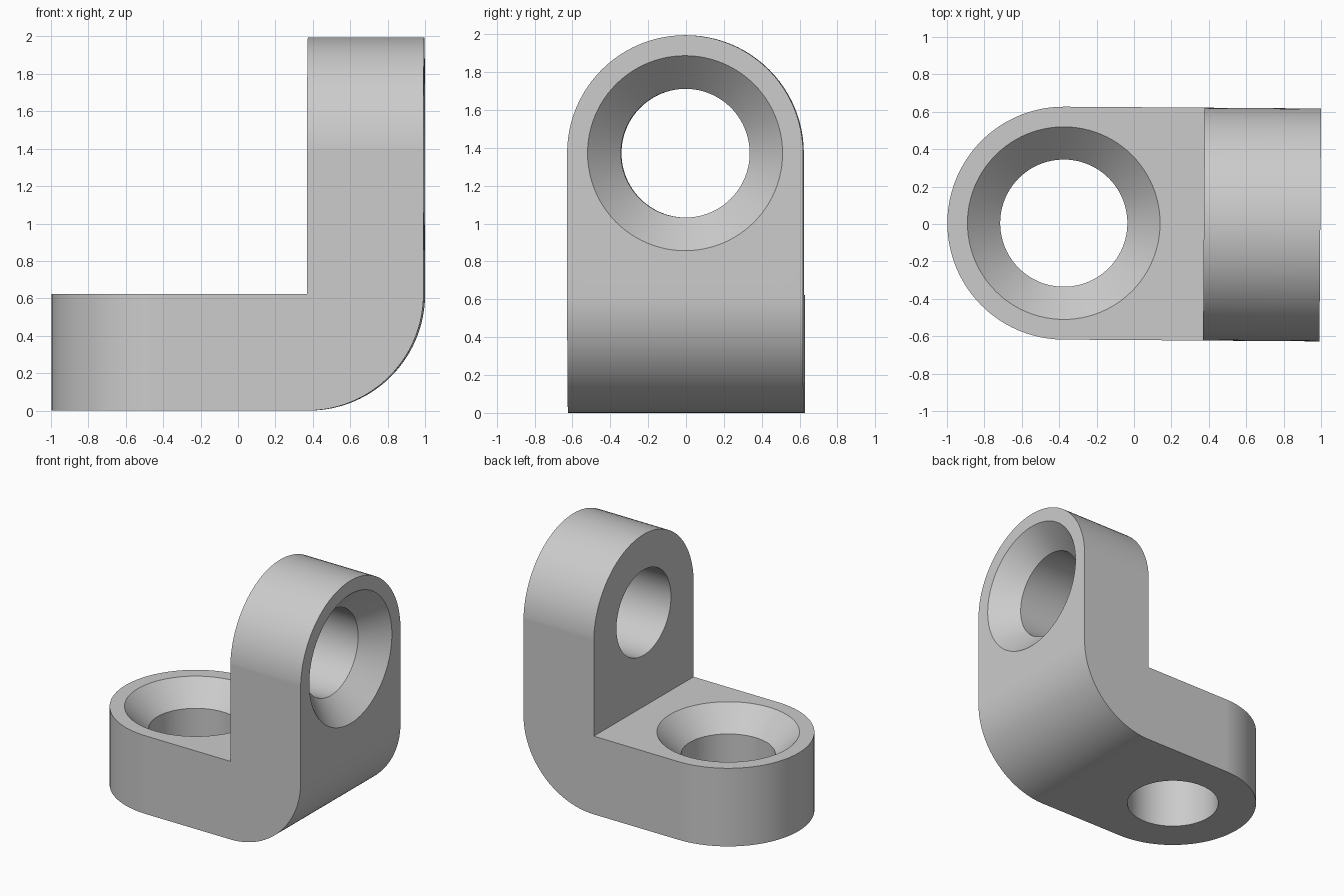
import bpy, bmesh
from math import sin, cos, pi, radians
from mathutils import Matrix, Vector

cube = bpy.data.objects.get("Cube")
if cube:
    bpy.data.objects.remove(cube)

R = 0.6225            # half width, plate thickness and bend radius
LEFT, RIGHT = -0.998, 0.996
TOP = RIGHT - LEFT
HOLE, SINK = 0.34, 0.515


def arc(cx, cy, r, start, end, n=48):
    angles = [radians(start + (end - start) * i / n) for i in range(n + 1)]
    return [(cx + r * cos(a), cy + r * sin(a)) for a in angles]


def add_object(name, bm):
    bmesh.ops.recalc_face_normals(bm, faces=bm.faces)
    mesh = bpy.data.meshes.new(name)
    bm.to_mesh(mesh)
    bm.free()
    obj = bpy.data.objects.new(name, mesh)
    bpy.context.collection.objects.link(obj)
    return obj


def prism(name, points, place, depth):
    """Extrude an outline; place(u, v) gives its 3D position."""
    bm = bmesh.new()
    face = bm.faces.new([bm.verts.new(place(u, v)) for u, v in points])
    out = bmesh.ops.extrude_face_region(bm, geom=[face])
    moved = [g for g in out["geom"] if isinstance(g, bmesh.types.BMVert)]
    bmesh.ops.translate(bm, verts=moved, vec=Vector(depth))
    return add_object(name, bm)


def countersunk_drill(name, matrix, n=96):
    """Straight hole that widens to a cone at local z = 0."""
    bm = bmesh.new()
    rings = []
    for r, z in [(HOLE, -1), (HOLE, HOLE - SINK), (SINK, 0), (SINK, 0.1)]:
        rings.append([bm.verts.new((r * cos(2 * pi * i / n), r * sin(2 * pi * i / n), z))
                      for i in range(n)])
    for low, high in zip(rings, rings[1:]):
        for i in range(n):
            j = (i + 1) % n
            bm.faces.new((low[i], low[j], high[j], high[i]))
    bm.faces.new(rings[0])
    bm.faces.new(rings[-1])
    bm.transform(matrix)
    return add_object(name, bm)


# L-shaped side profile with a rounded outer bend
inner = RIGHT - R
profile = [(LEFT - 0.1, 0)] + arc(inner, R, R, -90, 0) + [
    (RIGHT, TOP + 0.1), (inner, TOP + 0.1), (inner, R), (LEFT - 0.1, R)]
bracket = prism("corner_bracket", profile, lambda u, v: (u, -0.8, v), (0, 1.6, 0))

# Outlines that round the ends of the two plates
plan = arc(LEFT + R, 0, R, 90, 270) + [(1.3, -R), (1.3, R)]
base_outline = prism("base_outline", plan, lambda u, v: (u, v, -0.2), (0, 0, 2.6))
Q = R + 0.0005
arch = arc(0, TOP - R, Q, 0, 180) + [(-Q, -0.3), (Q, -0.3)]
upright_outline = prism("upright_outline", arch, lambda u, v: (-1.4, u, v), (2.8, 0, 0))

# Countersunk holes through both plates
base_drill = countersunk_drill("base_drill", Matrix.Translation((LEFT + R, 0, R)))
upright_drill = countersunk_drill(
    "upright_drill",
    Matrix.Translation((RIGHT, 0, TOP - R)) @ Matrix.Rotation(pi / 2, 4, "Y"))

bpy.ops.object.select_all(action="DESELECT")
bpy.context.view_layer.objects.active = bracket
bracket.select_set(True)
for cutter, operation in [(base_outline, "INTERSECT"), (upright_outline, "INTERSECT"),
                          (base_drill, "DIFFERENCE"), (upright_drill, "DIFFERENCE")]:
    mod = bracket.modifiers.new(cutter.name, "BOOLEAN")
    mod.operation = operation
    mod.solver = "EXACT"
    mod.object = cutter
    bpy.ops.object.modifier_apply(modifier=mod.name)
    bpy.data.objects.remove(cutter)

# The bracket stands turned very slightly about the vertical
bracket.data.transform(Matrix.Translation((0, 0.002, 0)) @ Matrix.Rotation(radians(-0.4), 4, "Z"))

# Plain grey finish
grey = bpy.data.materials.new("light_grey")
grey.use_nodes = True
colour = (0.6, 0.6, 0.6, 1)
grey.diffuse_color = colour
grey.node_tree.nodes["Principled BSDF"].inputs["Base Color"].default_value = colour
bracket.data.materials.clear()
bracket.data.materials.append(grey)
for poly in bracket.data.polygons:
    poly.material_index = 0

bpy.ops.object.shade_smooth_by_angle(angle=radians(30))
weighted = bracket.modifiers.new("weighted_normals", "WEIGHTED_NORMAL")
weighted.keep_sharp = True
